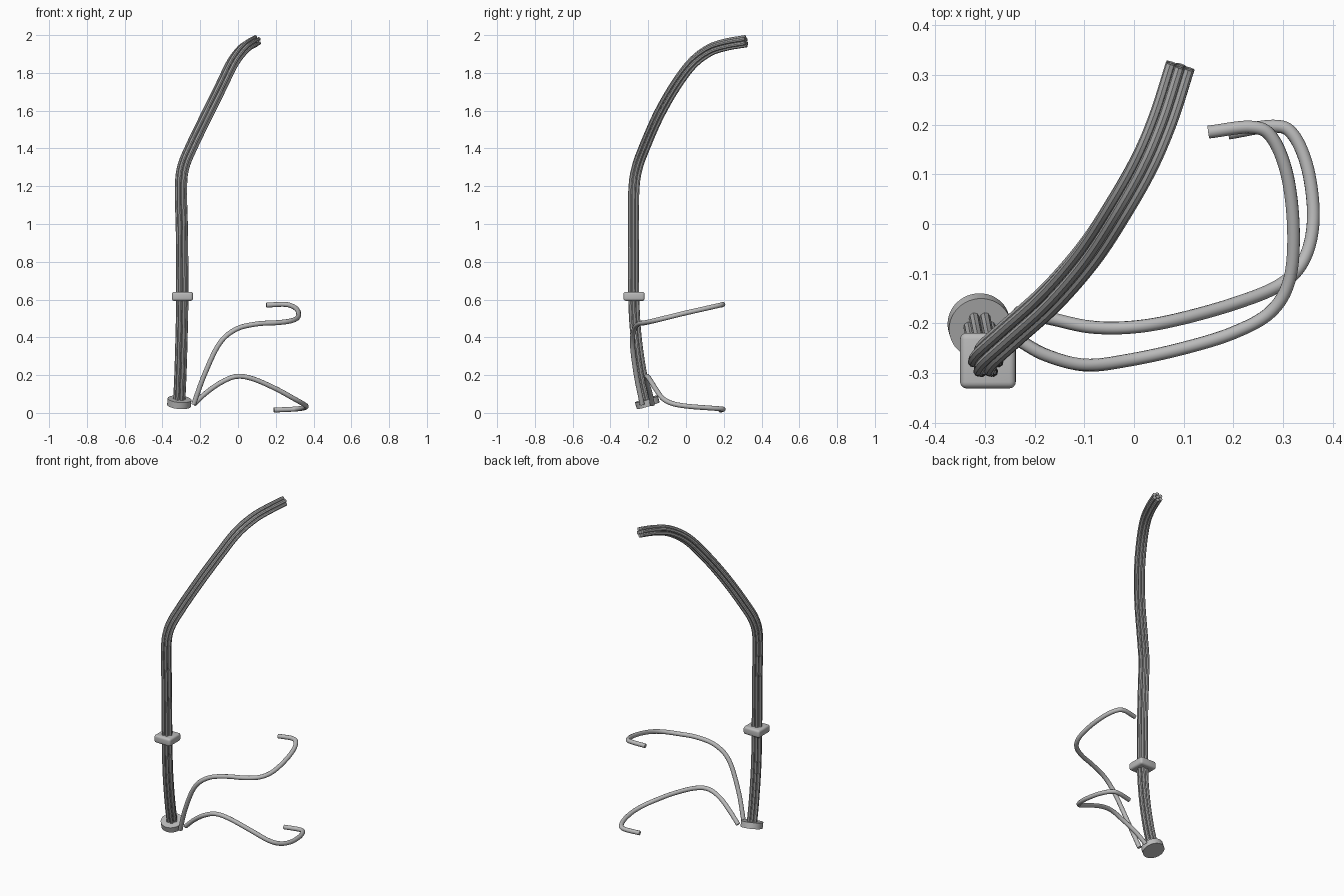
import bpy
from math import cos, sin, pi, radians
from mathutils import Vector

cube = bpy.data.objects.get("Cube")
if cube:
    bpy.data.objects.remove(cube, do_unlink=True)


def material(name, value):
    m = bpy.data.materials.new(name)
    m.use_nodes = True
    colour = (value, value, value, 1)
    m.diffuse_color = colour
    m.node_tree.nodes["Principled BSDF"].inputs["Base Color"].default_value = colour
    return m


light = material("light grey", 0.49)
stem_grey = material("stem grey", 0.42)


def smooth_path(points, steps=8):
    """Catmull-Rom path through the points."""
    p = [Vector(q) for q in points]
    p = [2 * p[0] - p[1]] + p + [2 * p[-1] - p[-2]]
    out = []
    for a, b, c, d in zip(p, p[1:], p[2:], p[3:]):
        for i in range(steps):
            t = i / steps
            out.append(0.5 * (2 * b + (c - a) * t + (2 * a - 5 * b + 4 * c - d) * t * t
                              + (3 * b - a - 3 * c + d) * t ** 3))
    return out + [p[-2]]


def finish(obj, name, mat, angle=40):
    obj.name = name
    obj.data.materials.clear()
    obj.data.materials.append(mat)
    bpy.ops.object.shade_smooth_by_angle(angle=radians(angle))


def tubes(name, paths, radius, mat, resolution):
    """Capped tubes along one or more paths; resolution sets the number of sides."""
    curve = bpy.data.curves.new(name, "CURVE")
    curve.dimensions = "3D"
    curve.bevel_depth = radius
    curve.bevel_resolution = resolution
    curve.use_fill_caps = True
    for path in paths:
        spline = curve.splines.new("POLY")
        spline.points.add(len(path) - 1)
        for point, co in zip(spline.points, path):
            point.co = (*co, 1)
    obj = bpy.data.objects.new(name, curve)
    bpy.context.collection.objects.link(obj)
    bpy.ops.object.select_all(action="DESELECT")
    bpy.context.view_layer.objects.active = obj
    obj.select_set(True)
    bpy.ops.object.convert(target="MESH")
    finish(bpy.context.object, name, mat)


# Main stem: one core cable with six faceted cables around it
stem = smooth_path([
    (-0.312, -0.2, 0.045), (-0.305, -0.235, 0.2), (-0.299, -0.264, 0.4), (-0.295, -0.277, 0.62),
    (-0.297, -0.278, 0.95), (-0.302, -0.276, 1.18), (-0.29, -0.258, 1.3), (-0.241, -0.214, 1.42),
    (-0.163, -0.143, 1.58), (-0.089, -0.057, 1.73), (-0.03, 0.033, 1.85), (0.022, 0.125, 1.92),
    (0.06, 0.215, 1.95), (0.093, 0.318, 1.968)])
tangents = [(stem[min(i + 1, len(stem) - 1)] - stem[max(i - 1, 0)]).normalized()
            for i in range(len(stem))]
cables = [stem]
for k in range(6):
    side = Vector((1, 0, 0))
    cable = []
    for co, t in zip(stem, tangents):
        side = (side - t * side.dot(t)).normalized()
        a = k * pi / 3
        cable.append(co + 0.022 * (cos(a) * side + sin(a) * t.cross(side)))
    cables.append(cable)
tubes("stem_cables", cables, 0.0106, stem_grey, 2)

# Two bent side hooks
upper = [(-0.235, -0.232, 0.045), (-0.177, -0.264, 0.204), (-0.098, -0.284, 0.367),
         (-0.01, -0.274, 0.443), (0.1, -0.25, 0.471), (0.2, -0.219, 0.477),
         (0.275, -0.177, 0.486), (0.313, -0.112, 0.502), (0.321, -0.01, 0.527),
         (0.308, 0.1, 0.552), (0.277, 0.175, 0.569), (0.235, 0.195, 0.575), (0.15, 0.185, 0.57)]
lower = [(-0.235, -0.178, 0.045), (-0.17, -0.19, 0.105), (-0.09, -0.207, 0.161),
         (-0.008, -0.208, 0.193), (0.08, -0.194, 0.18), (0.2, -0.161, 0.128),
         (0.295, -0.122, 0.076), (0.343, -0.07, 0.049), (0.361, 0.01, 0.035),
         (0.35, 0.11, 0.027), (0.32, 0.18, 0.022), (0.28, 0.197, 0.019), (0.19, 0.183, 0.015)]
tubes("upper_hook", [smooth_path(upper)], 0.013, light, 4)
tubes("lower_hook", [smooth_path(lower)], 0.013, light, 4)

# Tilted base disc
bpy.ops.mesh.primitive_cylinder_add(vertices=48, radius=0.063, depth=0.036,
                                    location=(-0.311, -0.205, 0.056),
                                    rotation=(radians(17), radians(5), 0))
finish(bpy.context.object, "base_disc", light)

# Rounded square collar around the stem
bpy.ops.mesh.primitive_cube_add(size=1, location=(-0.294, -0.275, 0.617))
collar = bpy.context.object
collar.scale = (0.112, 0.112, 0.048)
bpy.ops.object.transform_apply(location=False, rotation=False, scale=True)
bevel = collar.modifiers.new("rounding", "BEVEL")
bevel.width = 0.013
bevel.segments = 4
bpy.ops.object.modifier_apply(modifier="rounding")
finish(collar, "collar", light)
